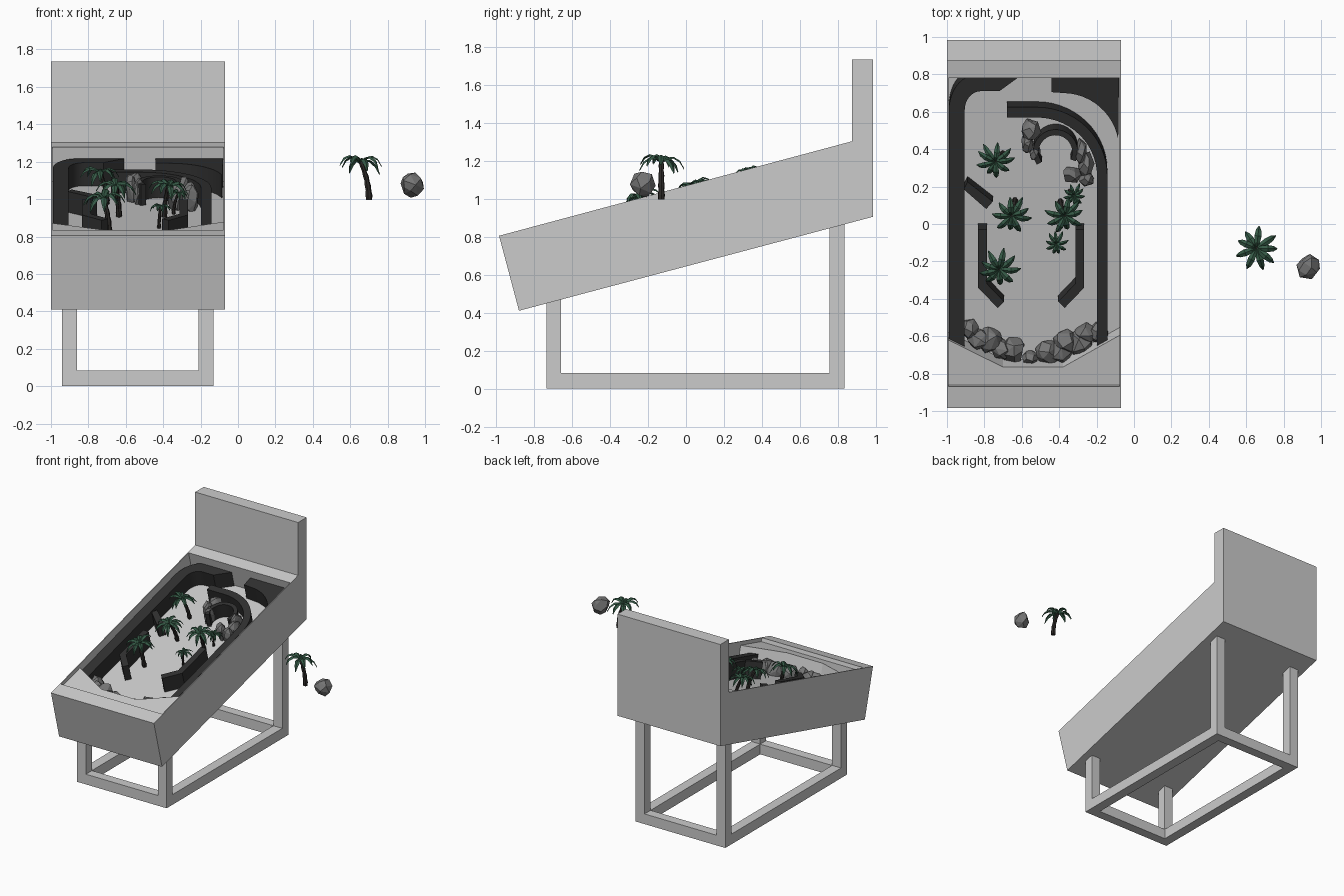
import bpy, bmesh, math, random
from mathutils import Vector, Matrix

if "Cube" in bpy.data.objects:
    bpy.data.objects.remove(bpy.data.objects["Cube"])

random.seed(4)
A = math.radians(15)
S, C = math.sin(A), math.cos(A)
ORIGIN = Vector((0, -0.985, 0.805))
FLOOR = 0.19


def mat(name, rgb):
    m = bpy.data.materials.new(name)
    m.diffuse_color = (*rgb, 1)
    m.use_nodes = True
    m.node_tree.nodes["Principled BSDF"].inputs["Base Color"].default_value = m.diffuse_color
    return m


DARK = mat("dark_rail", (0.03, 0.03, 0.03))
STONE = mat("stone", (0.18, 0.18, 0.18))
LEAF = mat("leaf", (0.035, 0.10, 0.06))
BARK = mat("bark", (0.025, 0.022, 0.02))


def finish(name, bm, mats=(), smooth=False, normals=True):
    if normals:
        bmesh.ops.recalc_face_normals(bm, faces=bm.faces[:])
    me = bpy.data.meshes.new(name)
    bm.to_mesh(me)
    bm.free()
    ob = bpy.data.objects.new(name, me)
    bpy.context.collection.objects.link(ob)
    for m in mats:
        me.materials.append(m)
    if smooth:
        bpy.ops.object.select_all(action='DESELECT')
        ob.select_set(True)
        bpy.context.view_layer.objects.active = ob
        bpy.ops.object.shade_smooth_by_angle(angle=A * 1.7)
    return ob


def loft(name, bottom, top, mats=(), smooth=False):
    bm = bmesh.new()
    a = [bm.verts.new(p) for p in bottom]
    b = [bm.verts.new(p) for p in top]
    n = len(a)
    bm.faces.new(a[::-1])
    bm.faces.new(b)
    for i in range(n):
        j = (i + 1) % n
        bm.faces.new((a[i], a[j], b[j], b[i]))
    return finish(name, bm, mats, smooth)


def on_slope(x, y, ref, depth):
    """Point below the sloped top; (x, y) is read in plan at depth ref."""
    u = (y - ORIGIN.y - ref * S) / C
    return ORIGIN + Vector((x, u * C + depth * S, u * S - depth * C))


def slab(name, pts, top, bottom=FLOOR + 0.005, mats=(), smooth=False):
    return loft(name, [on_slope(x, y, top, bottom) for x, y in pts],
                [on_slope(x, y, top, top) for x, y in pts], mats, smooth)


def arc(cx, cy, r, a0, a1, n, ry=None):
    ry = ry or r
    return [(cx + r * math.cos(math.radians(a0 + (a1 - a0) * i / n)),
             cy + ry * math.sin(math.radians(a0 + (a1 - a0) * i / n))) for i in range(n + 1)]


def band(path, width):
    """Outline of a strip of given width around a path."""
    left, right = [], []
    P = [Vector(p) for p in path]
    for i, p in enumerate(P):
        d0 = (p - P[max(i - 1, 0)]).normalized()
        d1 = (P[min(i + 1, len(P) - 1)] - p).normalized()
        d = (d0 + d1).normalized()
        k = d.dot(d1 if d1.length else d0)
        o = Vector((-d.y, d.x)) * width / 2 / k
        left.append(tuple(p + o))
        right.append(tuple(p - o))
    return left + right[::-1]


# cabinet with upright back, hollowed by the playfield recess
side = [(-.985, .805), (-.88, .41), (.985, .905), (.985, 1.735), (.875, 1.735), (.875, 1.303)]
cabinet = loft("cabinet", [(-1, y, z) for y, z in side], [(-.07, y, z) for y, z in side])
recess = [(-.993, -.87), (-.077, -.87), (-.077, .78), (-.993, .78)]
cutter = loft("recess_cutter", [on_slope(x, y, 0, FLOOR) for x, y in recess],
              [on_slope(x, y, 0, -.1) + Vector((0, 0, 0)) for x, y in recess])
cutter.hide_render = True
cutter.hide_viewport = True
mod = cabinet.modifiers.new("recess", 'BOOLEAN')
mod.object = cutter
mod.operation = 'DIFFERENCE'
mod.solver = 'EXACT'


# stand: four posts and a ground frame
def box(name, x0, x1, y0, y1, z0, z1):
    c = [(x0, y0), (x1, y0), (x1, y1), (x0, y1)]
    return loft(name, [(x, y, z0) for x, y in c], [(x, y, z1) for x, y in c])


for sx, x in (("left", -.94), ("right", -.21)):
    box(f"front_post_{sx}", x, x + .08, -.735, -.658, .08, .48)
    box(f"rear_post_{sx}", x, x + .08, .757, .835, .08, .88)
    box(f"floor_bar_{sx}", x, x + .08, -.735, .835, 0, .083)
for n, y in (("front", -.735), ("rear", .757)):
    box(f"floor_bar_{n}", -.86, -.21, y, y + .078, 0, .083)

# apron at the near end
slab("apron", [(-.993, -.86), (-.993, -.62), (-.7, -.765), (-.38, -.765), (-.077, -.595), (-.077, -.86)], .03)

# outer guide walls
W = .062
slab("left_wall", [(-.99, -.62)] + arc(-.86, .60, .13, 180, 90, 10, .19) + [(-.61, .79)]
     + [(-.72, .71)] + arc(-.82, .61, .085, 90, 180, 8, .1) + [(-.905, -.665)], W, mats=[DARK], smooth=True)
slab("corner_wall", [(-.08, .79), (-.44, .79), (-.44, .705)]
     + arc(-.38, .40, .30, 88, 10, 12), W, mats=[DARK], smooth=True)

# inner rails
R = .075
slab("lane_rail", band([(-.68, .597)] + arc(-.52, .257, .35, 90, 0, 14, .34) + [(-.17, -.66)], .055),
     R, mats=[DARK], smooth=True)
slab("loop_rail", band(arc(-.42, .385, .105, 215, -25, 18), .03), R, mats=[DARK], smooth=True)
slab("side_wedge", [(-.91, .185), (-.89, .225), (-.755, .12), (-.79, .08)], R, mats=[DARK])
guide = [(-.81, -.03), (-.81, -.33), (-.712, -.432)]
slab("lower_guide_left", band(guide, .048), .06, mats=[DARK])
slab("lower_guide_right", band([(-1.1 - x, y) for x, y in guide], .048), .06, mats=[DARK])


# faceted rocks
def rock(name, centre, size, spin=0, tilt=0):
    bm = bmesh.new()
    n = 20
    for i in range(n):
        z = 1 - 2 * (i + .5) / n
        r, t = math.sqrt(1 - z * z), i * 2.4 + random.uniform(-.35, .35)
        bm.verts.new(Vector((r * math.cos(t), r * math.sin(t), z)) * random.uniform(.85, 1.05))
    h = bmesh.ops.convex_hull(bm, input=bm.verts[:])
    loose = [v for v in bm.verts if not v.link_faces]
    bmesh.ops.delete(bm, geom=loose, context='VERTS')
    bmesh.ops.dissolve_limit(bm, angle_limit=.25, verts=bm.verts[:], edges=bm.edges[:])
    rot = Matrix.Rotation(tilt, 3, 'X') @ Matrix.Rotation(spin, 3, 'Z')
    for v in bm.verts:
        v.co = rot @ Vector(a * b / 2 for a, b in zip(v.co, size)) + Vector(centre)
    return finish(name, bm, [STONE])


rock("spare_rock", (.93, -.23, 1.08), (.14, .14, .15))
shore = [(-.88, -.57, .12), (-.83, -.625, .13), (-.765, -.63, .15), (-.71, -.68, .13), (-.645, -.68, .15),
         (-.555, -.725, .09), (-.46, -.695, .14), (-.39, -.69, .13), (-.365, -.635, .14),
         (-.285, -.645, .15), (-.255, -.595, .13), (-.19, -.585, .12)]
for i, (x, y, s) in enumerate(shore):
    rock(f"shore_rock_{i}", on_slope(x, y, .13, .165), (s, s, .16), i * 1.3, A)
cliff = [(-.55, .495, .11, .13), (-.57, .42, .07, .12), (-.53, .38, .06, .10), (-.285, .38, .07, .15),
         (-.255, .31, .09, .15), (-.33, .255, .11, .09), (-.255, .235, .09, .09)]
for i, (x, y, sx, sy) in enumerate(cliff):
    rock(f"cliff_rock_{i}", on_slope(x, y, .1, .135), (sx, sy, .19), random.uniform(-.3, .3), A)


# palm: tapered bent trunk and folded drooping leaves
def palm(name, matrix, leaves=9):
    bm = bmesh.new()
    rings = []
    for i in range(9):
        t = i / 8
        r = .017 - .006 * t + (.003 if i % 2 else 0)
        cx = -.045 * t * t
        rings.append([bm.verts.new((cx + r * math.cos(k * math.tau / 7), r * math.sin(k * math.tau / 7), .205 * t))
                      for k in range(7)])
    for a, b in zip(rings, rings[1:]):
        for k in range(7):
            bm.faces.new((a[k], a[(k + 1) % 7], b[(k + 1) % 7], b[k]))
    bm.faces.new(rings[0][::-1])
    bm.faces.new(rings[-1])
    for f in bm.faces:
        f.material_index = 1
    spine = [(.0, .0, .006), (.03, .022, .015), (.065, .026, .019), (.097, .006, .014), (.118, -.032, .002)]
    for i in range(leaves):
        ang = i * math.tau / leaves + random.uniform(-.15, .15)
        k, lift = random.uniform(.85, 1.08), random.uniform(-.25, .2)
        prev = None
        for r, h, w in spine:
            row = []
            for s, drop in ((-w, -.009), (0, 0), (w, -.009)):
                p = Vector((r * k, s, h + drop + lift * r))
                row.append(bm.verts.new(Matrix.Rotation(ang, 3, 'Z') @ p + Vector((-.045, 0, .202))))
            if prev:
                for j in (0, 1):
                    bm.faces.new((prev[j], row[j], row[j + 1], prev[j + 1]))
            prev = row
    bm.transform(matrix)
    return finish(name, bm, [LEAF, BARK], normals=False)


palm("spare_palm", Matrix.Translation((.70, -.13, .995)))
grove = [(-.74, .335, .86), (-.655, .045, .9), (-.37, .045, .88), (-.32, .155, .55), (-.415, -.105, .55),
         (-.72, -.24, .95)]
for i, (x, y, s) in enumerate(grove):
    spin = i * 1.1
    off = Vector((.045 * s * math.cos(spin), .045 * s * math.sin(spin)))
    base = on_slope(x + off.x, y + off.y, FLOOR - .2 * s, FLOOR)
    palm(f"palm_{i}", Matrix.Translation(base) @ Matrix.Rotation(A, 4, 'X')
         @ Matrix.Rotation(spin, 4, 'Z') @ Matrix.Scale(s, 4))
